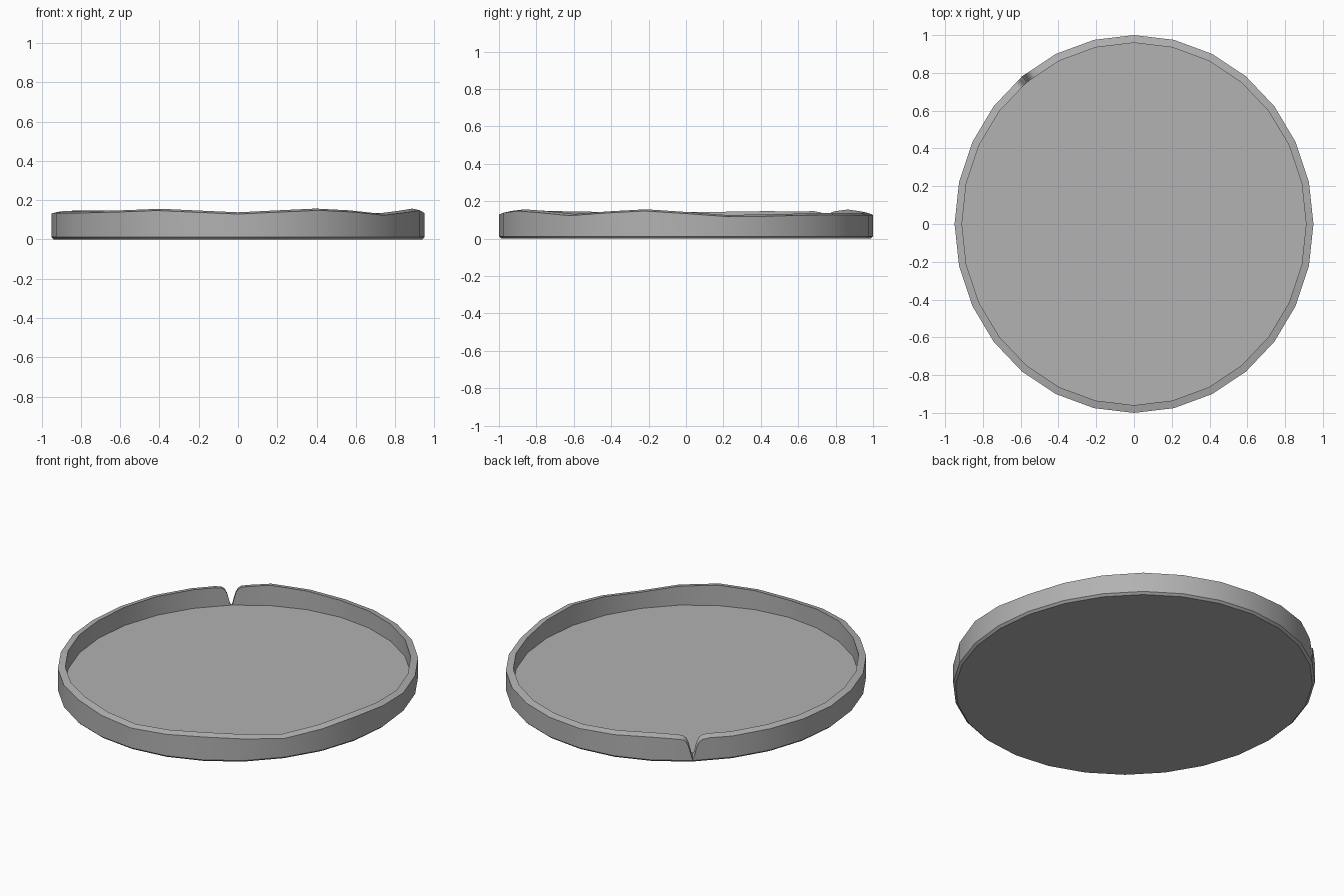
import bpy, bmesh, math

if "Cube" in bpy.data.objects:
    bpy.data.objects.remove(bpy.data.objects["Cube"])

SIDES = 28
NOTCH = 25          # corner where the rim is split
FLOOR_Z = 0.036

# wavy rim height at each corner, clockwise from the back (+y)
HEIGHTS = [.136, .136, .136, .137, .134, .129, .127, .143, .157, .146,
           .132, .148, .157, .148, .138, .147, .156, .149, .145, .143,
           .144, .141, .144, .147, .146, .150, .156, .146]

# half profile of the split: distance along the rim (in sides), height
SPLIT = [(.42, .147), (.25, .142), (.17, .130), (.11, .105), (.07, .075), (.035, .045)]


def corner(k, rx, ry):
    a = 2 * math.pi * k / SIDES
    return rx * math.sin(a), ry * math.cos(a)


def along(k, rx, ry):
    # point on the straight-sided outline at fractional corner k
    i = math.floor(k)
    f = k - i
    p, q = corner(i, rx, ry), corner(i + 1, rx, ry)
    return p[0] + (q[0] - p[0]) * f, p[1] + (q[1] - p[1]) * f


# stations round the rim: corners plus extra cuts at the split
stations = [(k, HEIGHTS[k]) for k in range(SIDES) if k != NOTCH]
stations += [(NOTCH - d, h) for d, h in SPLIT]
stations += [(NOTCH + d, h) for d, h in SPLIT]
stations += [(NOTCH, None)]
stations.sort(key=lambda s: s[0])

# one cross-section per station, from underside to floor
bm = bmesh.new()
rings = []
for k, h in stations:
    outer_h = 0.013 if h is None else max(h - 0.009, 0.014)
    inner_h = FLOOR_Z + 0.001 if h is None else h
    section = [(0.937, 0.987, 0.0), (0.95, 1.0, 0.012), (0.95, 1.0, outer_h),
               (0.911, 0.959, inner_h), (0.911, 0.959, FLOOR_Z)]
    rings.append([bm.verts.new((*along(k, rx, ry), z)) for rx, ry, z in section])

# rim wall
for a, b in zip(rings, rings[1:] + rings[:1]):
    for j in range(4):
        bm.faces.new((a[j], b[j], b[j + 1], a[j + 1]))

# underside and floor
bm.faces.new([r[0] for r in rings])
bm.faces.new([r[4] for r in rings])
bmesh.ops.recalc_face_normals(bm, faces=bm.faces)

mesh = bpy.data.meshes.new("shallow_dish")
bm.to_mesh(mesh)
bm.free()
dish = bpy.data.objects.new("shallow_dish", mesh)
bpy.context.collection.objects.link(dish)
bpy.context.view_layer.objects.active = dish
dish.select_set(True)
bpy.ops.object.shade_smooth_by_angle(angle=math.radians(30))

# dark grey finish
grey = bpy.data.materials.new("dark_grey")
grey.diffuse_color = (0.445, 0.445, 0.445, 1)
grey.use_nodes = True
grey.node_tree.nodes["Principled BSDF"].inputs["Base Color"].default_value = grey.diffuse_color
mesh.materials.append(grey)
